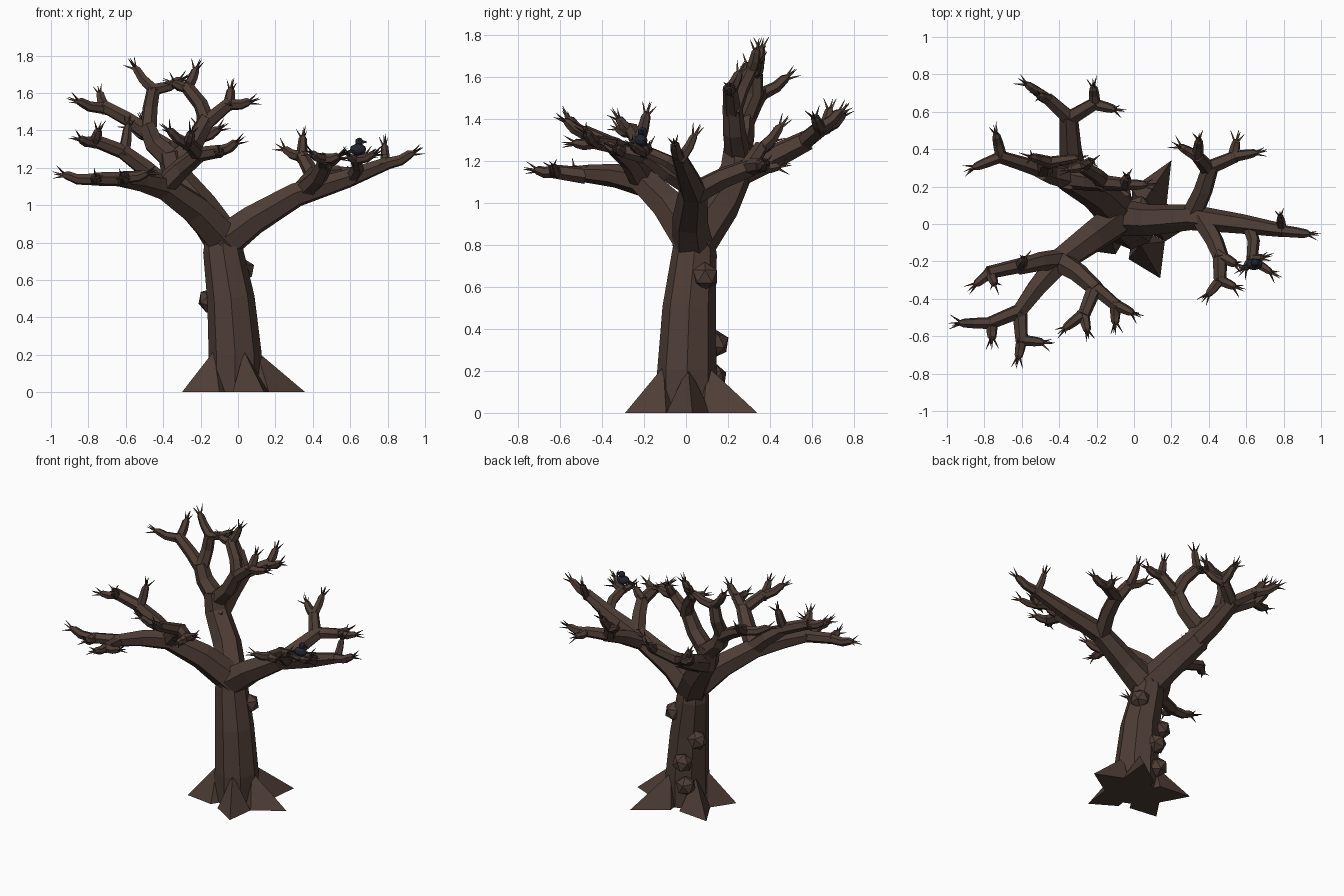
import bpy, bmesh, math, random
from mathutils import Vector, Matrix

random.seed(4)
if "Cube" in bpy.data.objects:
    bpy.data.objects.remove(bpy.data.objects["Cube"], do_unlink=True)


def material(name, rgb):
    mat = bpy.data.materials.new(name)
    mat.use_nodes = True
    colour = (*rgb, 1)
    mat.diffuse_color = colour
    bsdf = mat.node_tree.nodes["Principled BSDF"]
    bsdf.inputs["Base Color"].default_value = colour
    bsdf.inputs["Roughness"].default_value = 0.9
    return mat


bark = material("dark brown bark", (.075, .046, .036))
feather = material("blue black feathers", (.016, .019, .028))


def finish(bm, name, mat):
    bmesh.ops.recalc_face_normals(bm, faces=bm.faces)
    mesh = bpy.data.meshes.new(name)
    bm.to_mesh(mesh)
    bm.free()
    mesh.materials.append(mat)
    obj = bpy.data.objects.new(name, mesh)
    bpy.context.collection.objects.link(obj)
    return obj


def sweep(bm, points, radii, sides=6):
    """Loft polygon rings along a path, keeping their twist steady."""
    points = [Vector(p) for p in points]
    rings, axis = [], None
    last = len(points) - 1
    for i, (point, radius) in enumerate(zip(points, radii)):
        along = (points[min(i + 1, last)] - points[max(i - 1, 0)]).normalized()
        if axis is None:
            axis = along.orthogonal()
        axis = (axis - along * axis.dot(along)).normalized()
        other = along.cross(axis)
        ring = []
        for s in range(sides):
            turn = math.tau * s / sides
            offset = axis * math.cos(turn) + other * math.sin(turn)
            ring.append(bm.verts.new(point + offset * radius))
        rings.append(ring)
    for low, high in zip(rings, rings[1:]):
        for s in range(sides):
            t = (s + 1) % sides
            bm.faces.new((low[s], low[t], high[t], high[s]))
    bm.faces.new(rings[0])
    bm.faces.new(rings[-1])


def thorns(bm, base, direction):
    """A few thin spikes fanning out of a twig's end."""
    side = direction.orthogonal().normalized()
    for k in range(4):
        spin = Matrix.Rotation(math.tau * k / 3, 3, direction)
        lean = spin @ side * random.uniform(.35, .75) if k < 3 else Vector()
        way = (direction + lean).normalized()
        start = base + lean * .012 - direction * .012
        sweep(bm, [start, start + way * .03, start + way * .065],
              [.008, .005, .001], 3)


def limb(name, points, thick, thin):
    bm = bmesh.new()
    steps = len(points) - 1
    sweep(bm, points, [thick + (thin - thick) * i / steps for i in range(steps + 1)])
    return finish(bm, name, bark)


def twigs(name, fork, thick, *tips):
    """Short knobbly twigs leaving one fork, each ending in thorns."""
    fork = Vector(fork)
    for number, tip in enumerate(tips):
        bm = bmesh.new()
        tip = Vector(tip)
        direction = (tip - fork).normalized()
        end = tip - direction * .05
        sag = Vector((0, 0, -.08 * (end - fork).length))
        middle = fork.lerp(end, .55) + sag
        sweep(bm, [fork - direction * .02, middle, fork.lerp(end, .85), end],
              [thick, thick * .85, thick * .7, thick * .35])
        thorns(bm, end, (end - middle).normalized())
        finish(bm, f"{name}_twig_{number + 1}", bark)


# Trunk, with its foot cut level
bm = bmesh.new()
sweep(bm, [(-.015, .005, 0), (-.015, .005, .2), (-.038, .015, .5),
           (-.08, .04, .76), (-.08, .04, .86)],
      [.142, .142, .127, .107, .09], 8)
finish(bm, "trunk", bark)

# Pointed roots around the foot
for number, (x, y) in enumerate([(.36, .03), (.2, .34), (-.3, .2),
                                 (-.3, -.135), (.14, -.29)]):
    bm = bmesh.new()
    angle = math.atan2(y, x)
    tip = bm.verts.new((x, y, 0))
    peak = bm.verts.new((.12 * math.cos(angle) - .02, .12 * math.sin(angle), .22))
    heel = bm.verts.new((0, 0, 0))
    flank = [bm.verts.new((.19 * math.cos(angle + a), .19 * math.sin(angle + a), 0))
             for a in (-.6, .6)]
    for side in flank:
        bm.faces.new((tip, peak, side))
        bm.faces.new((heel, peak, side))
        bm.faces.new((heel, tip, side))
    finish(bm, f"root_{number + 1}", bark)

# Knots on the trunk
for number, spot in enumerate([(.025, .09, .65), (-.15, .085, .49),
                               (-.07, .14, .33), (-.09, .13, .17)]):
    bm = bmesh.new()
    bmesh.ops.create_icosphere(bm, subdivisions=1, radius=.068)
    bmesh.ops.rotate(bm, verts=bm.verts, matrix=Matrix.Rotation(number, 3, "X"))
    bmesh.ops.translate(bm, verts=bm.verts, vec=spot)
    finish(bm, f"trunk_knot_{number + 1}", bark)

# Left limb and its boughs
limb("left_limb", [(-.09, .035, .79), (.08, .02, .92), (.31, .035, 1.055),
                   (.58, 0, 1.14), (.8, -.035, 1.225)], .102, .036)
twigs("left_limb_end", (.78, -.035, 1.22), .034, (.99, -.06, 1.3))
twigs("left_limb_side", (.79, -.02, 1.22), .028, (.78, .07, 1.37))
limb("left_back_bough", [(.31, .05, 1.05), (.37, .18, 1.12), (.41, .31, 1.17)], .058, .046)
limb("left_back_upper_bough", [(.4, .29, 1.16), (.34, .36, 1.27)], .043, .034)
twigs("left_back_upper", (.34, .36, 1.26), .032, (.2, .44, 1.32), (.35, .49, 1.41))
limb("left_back_lower_bough", [(.4, .3, 1.17), (.54, .36, 1.18)], .041, .034)
twigs("left_back_lower", (.53, .36, 1.18), .032, (.71, .39, 1.2), (.56, .5, 1.17))
limb("left_front_bough", [(.36, .03, 1.08), (.43, -.09, 1.15), (.47, -.19, 1.23)], .057, .043)
limb("left_front_outer_bough", [(.46, -.17, 1.22), (.46, -.31, 1.25)], .041, .034)
twigs("left_front_outer", (.46, -.3, 1.25), .031, (.36, -.42, 1.29), (.59, -.36, 1.27))
twigs("left_front_inner", (.46, -.17, 1.23), .034, (.59, -.24, 1.28))
limb("left_perch_bough", [(.61, 0, 1.14), (.64, -.09, 1.2), (.63, -.2, 1.25)], .038, .029)
twigs("left_perch", (.63, -.19, 1.245), .027, (.78, -.29, 1.29), (.74, -.17, 1.29),
      (.56, -.28, 1.28))

# Right front limb and its boughs
limb("right_front_limb", [(-.06, .05, .8), (-.23, -.075, .98), (-.4, -.2, 1.1),
                          (-.52, -.34, 1.13), (-.63, -.49, 1.14)], .103, .041)
limb("right_front_far_bough", [(-.6, -.46, 1.14), (-.77, -.53, 1.14)], .041, .036)
twigs("right_front_far", (-.76, -.53, 1.14), .034, (-.99, -.53, 1.17), (-.76, -.67, 1.16))
limb("right_front_near_bough", [(-.61, -.48, 1.13), (-.6, -.63, 1.15)], .041, .034)
twigs("right_front_near", (-.6, -.62, 1.15), .032, (-.63, -.77, 1.16), (-.43, -.64, 1.18))
limb("right_side_bough", [(-.39, -.19, 1.1), (-.5, -.2, 1.2), (-.62, -.23, 1.29)], .058, .042)
limb("right_side_outer_bough", [(-.6, -.22, 1.28), (-.78, -.26, 1.35)], .041, .035)
twigs("right_side_outer", (-.77, -.26, 1.34), .032, (-.89, -.36, 1.36), (-.73, -.36, 1.44))
twigs("right_side_inner", (-.61, -.23, 1.28), .034, (-.58, -.17, 1.48))
limb("front_bough", [(-.4, -.2, 1.1), (-.3, -.26, 1.2), (-.2, -.35, 1.28)], .064, .044)
limb("front_inner_bough", [(-.22, -.33, 1.27), (-.09, -.44, 1.29)], .041, .034)
twigs("front_inner", (-.1, -.43, 1.29), .032, (.04, -.5, 1.36), (-.1, -.59, 1.28))
limb("front_outer_bough", [(-.21, -.34, 1.27), (-.27, -.49, 1.34)], .041, .034)
twigs("front_outer", (-.27, -.48, 1.33), .032, (-.41, -.59, 1.43), (-.24, -.62, 1.42))

# Tall back limb and its crown
limb("back_limb", [(-.07, .035, .8), (-.2, .165, .99), (-.33, .24, 1.15),
                   (-.36, .25, 1.28)], .104, .07)
limb("crown_right_bough", [(-.35, .25, 1.24), (-.45, .27, 1.33), (-.49, .28, 1.43)], .066, .048)
limb("crown_right_outer_bough", [(-.47, .28, 1.38), (-.59, .32, 1.46), (-.72, .36, 1.53)], .046, .035)
twigs("crown_right_outer", (-.71, .36, 1.52), .033, (-.91, .28, 1.57), (-.75, .53, 1.63))
limb("crown_right_upper_bough", [(-.48, .28, 1.4), (-.47, .33, 1.52), (-.45, .33, 1.63)], .046, .036)
twigs("crown_right_upper", (-.45, .33, 1.62), .033, (-.59, .37, 1.78), (-.25, .36, 1.69))
limb("crown_left_bough", [(-.35, .25, 1.22), (-.23, .23, 1.34), (-.16, .22, 1.47)], .063, .046)
limb("crown_left_upper_bough", [(-.16, .22, 1.43), (-.2, .26, 1.54), (-.28, .31, 1.64)], .045, .035)
twigs("crown_left_upper", (-.27, .31, 1.63), .032, (-.2, .35, 1.78), (-.4, .28, 1.67))
limb("crown_left_outer_bough", [(-.17, .22, 1.44), (-.04, .21, 1.55)], .043, .035)
twigs("crown_left_outer", (-.05, .21, 1.54), .033, (.12, .21, 1.56), (-.03, .28, 1.67))

# Rear bough growing from the tall limb
limb("rear_bough", [(-.31, .2, 1.12), (-.34, .4, 1.21), (-.35, .58, 1.3)], .072, .05)
limb("rear_right_bough", [(-.34, .56, 1.29), (-.46, .67, 1.37)], .045, .036)
twigs("rear_right", (-.45, .66, 1.36), .033, (-.62, .78, 1.44), (-.54, .7, 1.49))
limb("rear_left_bough", [(-.35, .56, 1.29), (-.2, .65, 1.37)], .045, .036)
twigs("rear_left", (-.21, .64, 1.36), .033, (-.22, .78, 1.47), (-.05, .6, 1.43))

# Small perched bird
bird = Vector((.642, -.215, 1.298))
for name, offset, radius, length in (("bird_body", (0, 0, 0), .032, 1.4),
                                     ("bird_head", (.006, .008, .041), .022, 1)):
    bm = bmesh.new()
    bmesh.ops.create_icosphere(bm, subdivisions=2, radius=radius)
    bmesh.ops.scale(bm, verts=bm.verts, vec=(length, 1, 1))
    bmesh.ops.translate(bm, verts=bm.verts, vec=bird + Vector(offset))
    finish(bm, name, feather)
for name, offset in (("bird_tail", (-.08, -.02, -.02)), ("bird_beak", (.045, .01, .04))):
    bm = bmesh.new()
    start = bird + Vector((0, 0, max(offset[2], 0)))
    sweep(bm, [start, bird + Vector(offset)], [.018, .006], 4)
    finish(bm, name, feather)
